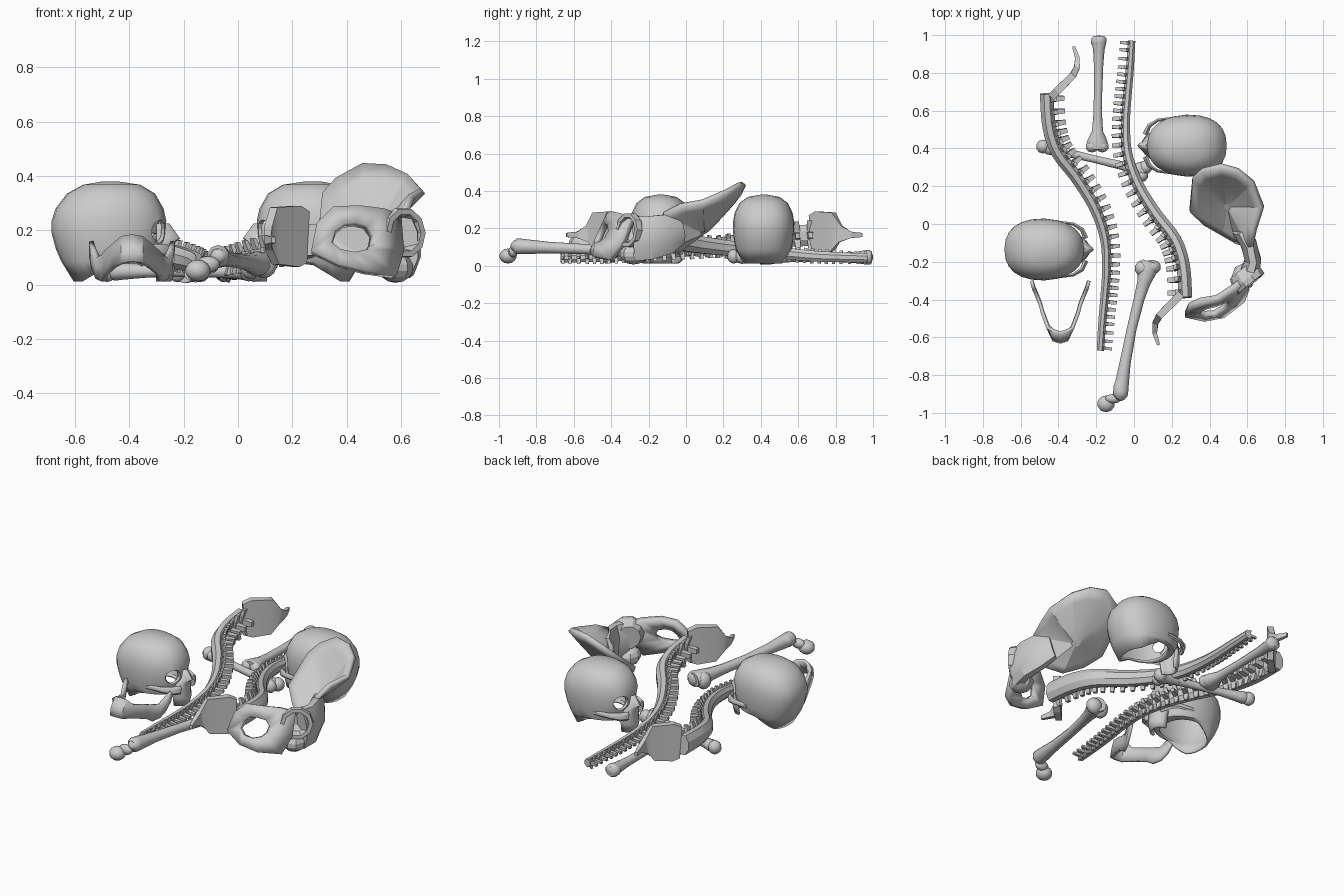
import bpy, bmesh, math
from mathutils import Vector as V, Matrix

if "Cube" in bpy.data.objects:
    bpy.data.objects.remove(bpy.data.objects["Cube"])

def finish(name, bm, smooth=40, solid=0, offset=-1, mat=None):
    bmesh.ops.recalc_face_normals(bm, faces=bm.faces)
    if mat:
        bm.transform(mat)
    me = bpy.data.meshes.new(name)
    bm.to_mesh(me)
    bm.free()
    ob = bpy.data.objects.new(name, me)
    bpy.context.collection.objects.link(ob)
    bpy.context.view_layer.objects.active = ob
    for o in bpy.context.selected_objects:
        o.select_set(False)
    ob.select_set(True)
    if smooth:
        bpy.ops.object.shade_smooth_by_angle(angle=math.radians(smooth))
    if solid:
        m = ob.modifiers.new("thickness", 'SOLIDIFY')
        m.thickness, m.offset = solid, offset
    return ob

def loft(bm, rings, cap0=True, cap1=True, closed=True):
    rows = [[bm.verts.new(p) for p in r] for r in rings]
    n = len(rows[0])
    for a, b in zip(rows, rows[1:]):
        for i in range(n if closed else n - 1):
            j = (i + 1) % n
            bm.faces.new((a[i], a[j], b[j], b[i]))
    if cap0:
        bm.faces.new(rows[0])
    if cap1:
        bm.faces.new(rows[-1])

def tube(bm, pts, n=8):
    # pts: x, y, z, width across, height; four sides give a full rectangle
    P = [V(p[:3]) for p in pts]
    k0 = 2 ** .5 if n == 4 else 1.04
    rings = []
    for i, p in enumerate(pts):
        t = (P[min(i + 1, len(P) - 1)] - P[max(i - 1, 0)]).normalized()
        s = V((-t.y, t.x, 0)).normalized()
        u = t.cross(s)
        rings.append([P[i] + k0 * (s * math.cos(a) * p[3] + u * math.sin(a) * p[4]) / 2
                      for a in (2 * math.pi * (k + .5) / n for k in range(n))])
    loft(bm, rings)

def ball(bm, c, r, seg=10):
    m = Matrix.Translation(c) @ Matrix.Diagonal((*r, 1))
    bmesh.ops.create_uvsphere(bm, u_segments=seg, v_segments=7, radius=1, matrix=m)

def catmull(pts, u):
    i = min(int(u * (len(pts) - 1)), len(pts) - 2)
    t = u * (len(pts) - 1) - i
    q = [pts[max(0, min(len(pts) - 1, i + k))] for k in (-1, 0, 1, 2)]
    return [.5 * (2 * b + (c - a) * t + (2 * a - 5 * b + 4 * c - d) * t * t
                  + (3 * b - a - 3 * c + d) * t ** 3) for a, b, c, d in zip(*q)]

# ---- skulls: hollow cranium, face, cheek arches; local face towards +x ----
LEVELS = [(.38, -.50, -.44, .02), (.368, -.57, -.36, .085), (.335, -.63, -.305, .13),
          (.28, -.672, -.274, .156), (.235, -.686, -.264, .163), (.19, -.686, -.266, .164),
          (.13, -.67, -.275, .158), (.085, -.65, -.30, .148), (.012, -.605, -.34, .13)]

def power(v, e):
    return math.copysign(abs(v) ** e, v)

def skull(tag, mat):
    bm = bmesh.new()
    rings = []
    for z, x0, x1, hw in LEVELS:
        ring = []
        for k in range(24):
            a = 2 * math.pi * k / 24
            c, s = power(math.cos(a), .84), power(math.sin(a), .84)
            zz = z + (min(.065, max(0, c + .75) * .08) if z < .05 else 0)
            ring.append(V(((x0 + x1) / 2 + (x1 - x0) / 2 * c,
                           hw * s * (1 - .08 * max(0, c)), zz)))
        rings.append(ring)
    loft(bm, rings, cap1=False)
    cr = finish("cranium_" + tag, bm, 40, .012, -1, mat)
    # eye sockets
    cut = bmesh.new()
    for sy in (-1, 1):
        ball(cut, (-.27, sy * .085, .195), (.062, .05, .046), 8)
    cutter = finish("socket_cutter_" + tag, cut, 0, 0, 0, mat)
    cutter.hide_render = True
    cutter.hide_viewport = True
    b = cr.modifiers.new("sockets", 'BOOLEAN')
    b.object, b.operation, b.solver = cutter, 'DIFFERENCE', 'EXACT'
    # upper jaw and nose
    bm = bmesh.new()
    prof = [(.225, -.252, .02), (.17, -.213, .028), (.15, -.238, .06), (.11, -.245, .075),
            (.06, -.232, .065), (.012, -.245, .058)]
    loft(bm, [[V((-.30 + (x1 + .30) * math.cos(a), hw * math.sin(a), z))
               for a in (math.pi * (k / 8 - .5) for k in range(9))]
              for z, x1, hw in prof], False, False, False)
    finish("upper_jaw_" + tag, bm, 40, .012, -1, mat)
    bm = bmesh.new()
    for s in (-1, 1):
        tube(bm, [(-.255, s * .06, .12, .03, .05), (-.275, s * .105, .125, .025, .05),
                  (-.32, s * .134, .13, .018, .035), (-.42, s * .15, .13, .012, .025)], 6)
    finish("cheek_arches_" + tag, bm, 40, 0, 0, mat)

skull("left", Matrix.Translation((0, -.135, 0)))
skull("right", Matrix.Translation((-.195, .415, 0)) @ Matrix.Rotation(math.pi, 4, 'Z'))

# ---- loose lower jaw: mirrored curved strip ----
half = [(0, -.625, .085, .18), (.035, -.615, .08, .175), (.065, -.55, .065, .15),
        (.095, -.47, .04, .125), (.105, -.43, .012, .11), (.125, -.38, .02, .10),
        (.14, -.345, .05, .13), (.15, -.31, .10, .16)]
arc = [(-x, y, a, b) for x, y, a, b in half[:0:-1]] + half
bm = bmesh.new()
loft(bm, [[V((x - .39, y, a)), V((x - .39, y + .01, (a + b) / 2)),
           V((x - .39, y + (.05 if abs(x) < .04 else 0), b))] for x, y, a, b in arc],
     False, False, False)
finish("lower_jaw", bm, 40, .018, 0)

# ---- spines: tapering column, processes, sacrum and tailbone ----
PATH = [(-.462, .69, .165, .075, .12), (-.45, .52, .155, .075, .115), (-.405, .38, .14, .072, .105),
        (-.30, .24, .115, .068, .095), (-.205, .08, .095, .062, .085), (-.153, -.08, .08, .055, .075),
        (-.145, -.24, .065, .05, .065), (-.155, -.38, .052, .047, .06),
        (-.168, -.52, .046, .044, .055), (-.178, -.67, .042, .04, .05)]

def spine(tag, mat):
    bm = bmesh.new()
    tube(bm, [catmull(PATH, i / 32) for i in range(33)], 8)
    finish("spine_column_" + tag, bm, 30, 0, 0, mat)
    bm = bmesh.new()
    for i in range(30):
        u = ((i + .5) / 30) ** .9
        p = catmull(PATH, u)
        q = catmull(PATH, min(1, u + .01))
        r = catmull(PATH, max(0, u - .01))
        t = (V(q[:3]) - V(r[:3])).normalized()
        s = V((-t.y, t.x, 0)).normalized()
        up = t.cross(s)
        c, w, h = V(p[:3]), p[3], p[4]
        th = .017 - .007 * u
        ln = .062 - .018 * u

        def prong(base, axis, length, side, hs):
            loft(bm, [[base + axis * l + t * a * th * k + side * b * hs * k
                       for a, b in ((-1, -1), (1, -1), (1, 1), (-1, 1))]
                      for l, k in ((-.01, 1), (length, .72))])
        prong(c + s * w * .42, s, ln, up, h * .17)
        for d in (-1, 1):
            prong(c + s * w * .38 + up * d * h * .28, (up * d + s * .35).normalized(),
                  h * .4, s, h * .11)
    finish("spine_processes_" + tag, bm, 0, 0, 0, mat)
    bm = bmesh.new()
    tube(bm, [(-.435, .675, .175, .04, .19), (-.405, .705, .178, .042, .225), (-.325, .785, .18, .036, .21),
              (-.303, .825, .17, .03, .09), (-.30, .88, .165, .024, .035),
              (-.32, .94, .165, .016, .022)], 4)
    finish("sacrum_" + tag, bm, 20, 0, 0, mat)

spine("left", Matrix())
spine("right", Matrix.Translation((-.19, .30, 0)) @ Matrix.Rotation(math.pi, 4, 'Z'))

# ---- long bones: waisted, slightly bowed shaft plus knobs ----
def long_bone(name, a, b, wa, wb, r, bow, knobs):
    a, b = V(a), V(b)
    side = V((-(b - a).y, (b - a).x, 0)).normalized()
    bm = bmesh.new()
    prof = [(0, wa * .75), (.03, wa), (.08, wa * .88), (.16, r * 1.35), (.28, r * 1.1), (.5, r),
            (.75, r * 1.15), (.88, r * 1.4), (.95, wb), (.98, wb), (1, wb * .7)]
    pts = []
    for t, w in prof:
        p = a.lerp(b, t) + side * bow * math.sin(math.pi * t)
        pts.append((*p, 2 * w, 2 * min(w, r * 1.7)))
    tube(bm, pts, 10)
    for c, rad in knobs:
        ball(bm, c, rad)
    finish(name, bm, 50)

long_bone("thigh_bone", (.085, -.2, .075), (-.075, -.92, .105), .055, .04, .026, -.018,
          [((.095, -.228, .072), (.05, .04, .048)), ((.045, -.235, .07), (.042, .045, .05)),
           ((-.148, -.952, .052), (.048, .046, .04)), ((-.11, -.925, .075), (.045, .026, .03)),
           ((-.07, -.875, .105), (.042, .065, .038))])
long_bone("shin_bone", (-.195, .395, .045), (-.185, .995, .045), .06, .04, .022, 0,
          [((-.222, .41, .045), (.036, .032, .036)), ((-.168, .41, .045), (.036, .032, .036)),
           ((-.187, .965, .045), (.043, .036, .038))])
long_bone("arm_bone", (-.47, .405, .05), (.06, .28, .05), .035, .045, .02, 0,
          [((-.482, .41, .05), (.038, .038, .04)), ((.06, .30, .05), (.038, .038, .04)),
           ((.04, .255, .05), (.036, .034, .038))])

# ---- hip bone: concave blade, socket, pierced lower wall ----
rim = [V(p) for p in ((.31, .24, .33), (.36, .285, .385), (.46, .31, .44), (.55, .285, .435),
                      (.63, .22, .40), (.68, .09, .345), (.64, -.03, .325), (.62, -.12, .28),
                      (.55, -.10, .09), (.47, -.055, .07), (.37, .0, .12), (.295, .07, .19))]
mid = V((.50, .095, .18))
bm = bmesh.new()
rings = []
for t in (.1, .5, .8, 1):
    rings.append([V((*mid.lerp(p, t).xy, mid.z + (p.z - mid.z) * t ** 1.1)) for p in rim])
loft(bm, rings, True, False)
finish("hip_blade", bm, 20, .028, 0)
bm = bmesh.new()
tube(bm, [(.56, -.03, .19, .08, .15), (.605, -.10, .17, .09, .22), (.63, -.19, .15, .09, .24),
          (.61, -.27, .145, .11, .25)], 8)
ball(bm, (.58, -.28, .062), (.065, .075, .055), 8)
finish("hip_neck", bm, 25)
bm = bmesh.new()
n = V((.62, -.78, .05)).normalized()
s = V((-n.y, n.x, 0)).normalized()
u = n.cross(s)
c = V((.60, -.295, .19))
loft(bm, [[c + n * d + (s * math.cos(a) + u * math.sin(a)) * r
           for a in (2 * math.pi * k / 10 for k in range(10))]
          for d, r in ((-.06, .07), (0, .095), (.03, .092), (.03, .07), (-.01, .06), (-.03, .03))])
finish("hip_socket", bm, 25)
outer = [(.27, .12), (.29, .22), (.35, .28), (.44, .285), (.53, .275), (.59, .25),
         (.60, .12), (.575, .03), (.47, .045), (.37, .07)]
inner = [(.345, .15), (.36, .195), (.39, .218), (.43, .222), (.47, .212), (.495, .18),
         (.49, .145), (.47, .125), (.425, .115), (.375, .125)]
def wall(x, z):
    return V((x, -.465 + max(0, x - .40) ** 1.5 * 1.6 + (z - .15) * .45, z))
bm = bmesh.new()
loft(bm, [[wall(*p) for p in r] for r in (outer, inner)], False, False)
finish("hip_lower_wall", bm, 20, .036, 0)
